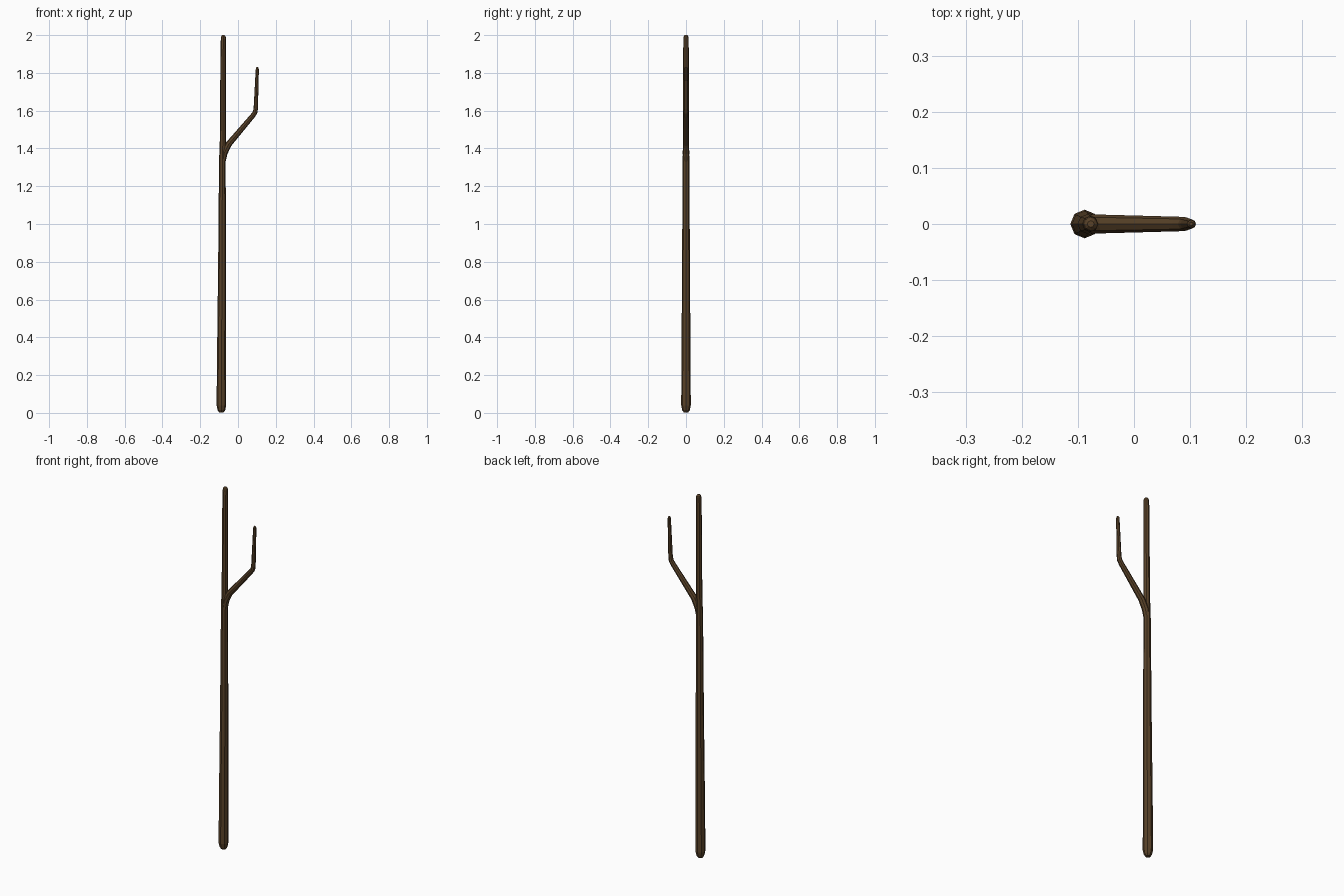
import bpy, bmesh, math
from mathutils import Vector

if "Cube" in bpy.data.objects:
    bpy.data.objects.remove(bpy.data.objects["Cube"])

wood = bpy.data.materials.new("dark_wood")
wood.diffuse_color = (0.10, 0.055, 0.022, 1)
wood.use_nodes = True
wood.node_tree.nodes["Principled BSDF"].inputs["Base Color"].default_value = wood.diffuse_color


def tube(name, rings, sides=8):
    """Sweep an octagon along (x, z, radius) points lying in the XZ plane."""
    bm = bmesh.new()
    pts = [Vector((x, 0, z)) for x, z, r in rings]
    loops = []
    for i, p in enumerate(pts):
        a = (p - pts[max(i - 1, 0)]).normalized()
        b = (pts[min(i + 1, len(pts) - 1)] - p).normalized()
        t = (a + b).normalized()
        n = Vector((t.z, 0, -t.x))
        r = rings[i][2]
        ring = []
        for k in range(sides):
            ang = math.tau * k / sides
            ring.append(bm.verts.new(p + n * r * math.cos(ang) + Vector((0, r * math.sin(ang), 0))))
        loops.append(ring)
    for lo, hi in zip(loops, loops[1:]):
        for k in range(sides):
            j = (k + 1) % sides
            bm.faces.new((lo[k], lo[j], hi[j], hi[k]))
    bm.faces.new(loops[0][::-1])
    bm.faces.new(loops[-1])
    bmesh.ops.recalc_face_normals(bm, faces=bm.faces)
    me = bpy.data.meshes.new(name)
    bm.to_mesh(me)
    bm.free()
    me.materials.append(wood)
    ob = bpy.data.objects.new(name, me)
    bpy.context.collection.objects.link(ob)
    return ob


# Straight main stick, tapering upward with rounded ends
tube("main_stick", [
    (-0.088, 0.003, 0.012), (-0.088, 0.014, 0.020), (-0.088, 0.04, 0.0255),
    (-0.087, 0.35, 0.0235), (-0.084, 0.80, 0.021), (-0.083, 1.33, 0.0175),
    (-0.080, 1.44, 0.0165), (-0.078, 1.95, 0.0145),
    (-0.077, 1.985, 0.0135), (-0.077, 1.995, 0.011), (-0.077, 2.0, 0.006),
])

# Side branch: leaves the stick, leans out, then bends upright
tube("side_branch", [
    (-0.083, 1.32, 0.015), (-0.073, 1.375, 0.0175), (-0.050, 1.422, 0.0165),
    (0.078, 1.573, 0.013), (0.090, 1.590, 0.0125), (0.094, 1.61, 0.0115),
    (0.102, 1.815, 0.0085), (0.102, 1.827, 0.007), (0.102, 1.832, 0.003),
])
